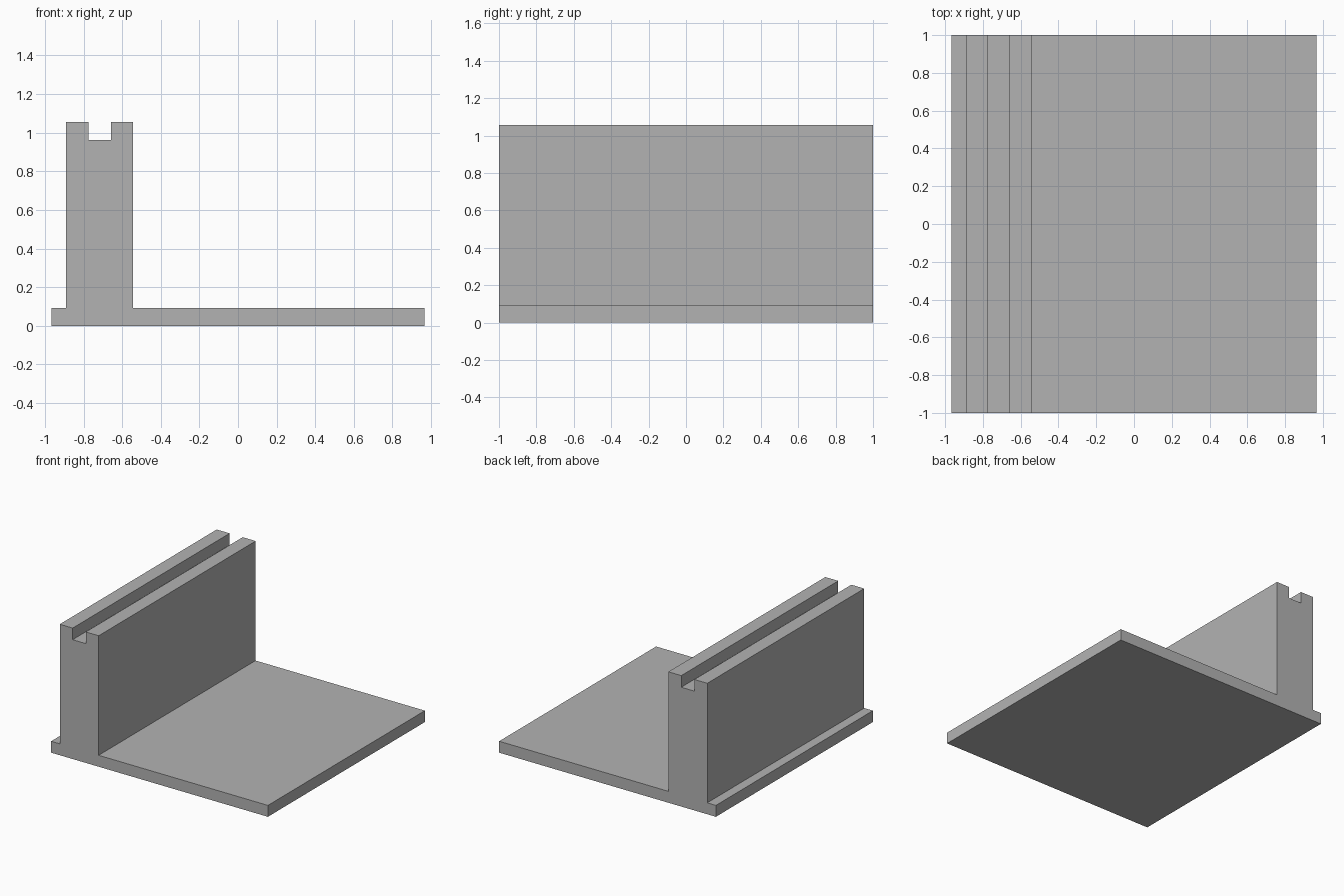
import bpy
import bmesh

if "Cube" in bpy.data.objects:
    bpy.data.objects.remove(bpy.data.objects["Cube"])

HALF_DEPTH = 1.0

# Single flat grey
grey = bpy.data.materials.new("plain_grey")
grey.diffuse_color = (0.45, 0.45, 0.45, 1.0)
grey.use_nodes = True
grey.node_tree.nodes["Principled BSDF"].inputs["Base Color"].default_value = grey.diffuse_color


def extrude_profile(name, points, material):
    """Extrude an x-z outline along y into a closed solid."""
    bm = bmesh.new()
    face = bm.faces.new([bm.verts.new((x, -HALF_DEPTH, z)) for x, z in points])
    result = bmesh.ops.extrude_face_region(bm, geom=[face])
    verts = [v for v in result["geom"] if isinstance(v, bmesh.types.BMVert)]
    bmesh.ops.translate(bm, verts=verts, vec=(0, 2 * HALF_DEPTH, 0))
    bmesh.ops.recalc_face_normals(bm, faces=bm.faces)
    mesh = bpy.data.meshes.new(name)
    bm.to_mesh(mesh)
    bm.free()
    mesh.materials.append(material)
    obj = bpy.data.objects.new(name, mesh)
    bpy.context.collection.objects.link(obj)
    return obj


# Base plate with an upright wall, grooved along its top
left, right = -0.967, 0.967
wall_left, wall_right = -0.89, -0.543
groove_left, groove_right = -0.775, -0.658
base_top, groove_floor, wall_top = 0.092, 0.962, 1.056

extrude_profile("grooved_wall_on_base", [
    (left, 0), (right, 0), (right, base_top),
    (wall_right, base_top), (wall_right, wall_top),
    (groove_right, wall_top), (groove_right, groove_floor),
    (groove_left, groove_floor), (groove_left, wall_top),
    (wall_left, wall_top), (wall_left, base_top), (left, base_top),
], grey)
